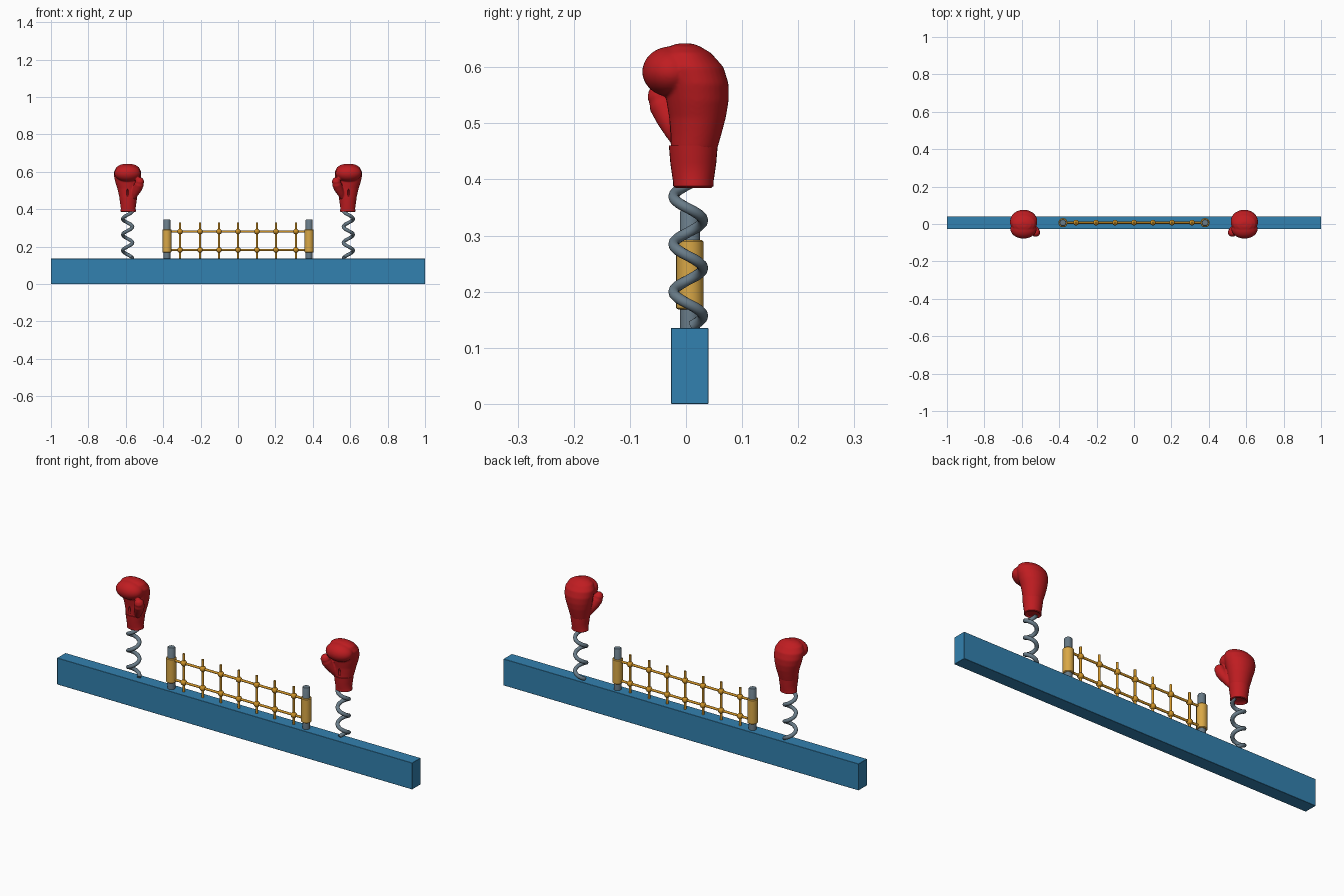
import bpy, bmesh, math
from mathutils import Vector, Matrix

if "Cube" in bpy.data.objects:
    bpy.data.objects.remove(bpy.data.objects["Cube"])


def material(name, rgb):
    m = bpy.data.materials.new(name)
    m.diffuse_color = [(c / 255) ** 2.2 for c in rgb] + [1]
    m.use_nodes = True
    m.node_tree.nodes["Principled BSDF"].inputs["Base Color"].default_value = m.diffuse_color
    return m


BLUE = material("blue paint", (54, 128, 174))
RED = material("red leather", (190, 34, 38))
GREY = material("grey steel", (104, 122, 134))
GOLD = material("gold pad", (216, 166, 72))
ROPE = material("dark gold rope", (206, 146, 44))


def finish(name, bm, mat, mirror=False, smooth=True):
    bmesh.ops.recalc_face_normals(bm, faces=bm.faces)
    me = bpy.data.meshes.new(name)
    bm.to_mesh(me)
    bm.free()
    ob = bpy.data.objects.new(name, me)
    bpy.context.collection.objects.link(ob)
    me.materials.append(mat)
    if smooth:
        bpy.ops.object.select_all(action='DESELECT')
        ob.select_set(True)
        bpy.context.view_layer.objects.active = ob
        bpy.ops.object.shade_smooth_by_angle(angle=math.radians(40))
    if mirror:
        ob.modifiers.new("mirror", 'MIRROR')
    return ob


def loft(bm, rings):
    """Skin a list of equally long point rings and cap both ends."""
    vs = [[bm.verts.new(p) for p in r] for r in rings]
    n = len(vs[0])
    for a, b in zip(vs, vs[1:]):
        for i in range(n):
            bm.faces.new((a[i], a[(i + 1) % n], b[(i + 1) % n], b[i]))
    bm.faces.new(vs[0][::-1])
    bm.faces.new(vs[-1])


def ellipse(x, y, z, rx, ry, n=32):
    return [(x + rx * math.cos(2 * math.pi * i / n),
             y + ry * math.sin(2 * math.pi * i / n), z) for i in range(n)]


def tube(bm, path, radii, n=10):
    path = [Vector(p) for p in path]
    rings = []
    for i, p in enumerate(path):
        t = (path[min(i + 1, len(path) - 1)] - path[max(i - 1, 0)]).normalized()
        ref = Vector((0, 0, 1)) if abs(t.z) < 0.9 else Vector((0, 1, 0))
        u = t.cross(ref).normalized()
        v = t.cross(u)
        rings.append([p + radii[i] * (u * math.cos(2 * math.pi * k / n) +
                                      v * math.sin(2 * math.pi * k / n)) for k in range(n)])
    loft(bm, rings)


def ball(bm, c, r, seg=16):
    bmesh.ops.create_uvsphere(bm, u_segments=seg, v_segments=seg // 2 + 2, radius=1,
                              matrix=Matrix.Translation(c) @ Matrix.Diagonal((*r, 1)))


# Beam
bm = bmesh.new()
bmesh.ops.create_cube(bm, size=1, matrix=Matrix.Translation((0, 0.0065, 0.0675))
                      @ Matrix.Diagonal((2, 0.067, 0.135, 1)))
bmesh.ops.bevel(bm, geom=bm.edges[:], offset=0.001, segments=1, affect='EDGES')
finish("beam", bm, BLUE, smooth=False)

# Posts and their padded sleeves
PY = 0.007
bm = bmesh.new()
loft(bm, [ellipse(0.38, PY, z, r, r, 24) for z, r in
          ((0.13, 0.018), (0.342, 0.018), (0.345, 0.016))])
finish("posts", bm, GREY, mirror=True)
bm = bmesh.new()
loft(bm, [ellipse(0.38, PY, z, r, r, 24) for z, r in
          ((0.168, 0.021), (0.171, 0.0245), (0.289, 0.0245), (0.292, 0.021))])
finish("post_sleeves", bm, GOLD, mirror=True)

# Rope net: two horizontals, seven uprights, knots where they cross
bm = bmesh.new()
for z in (0.182, 0.28):
    tube(bm, [(-0.38, PY, z), (0.38, PY, z)], [0.006] * 2)
for x in (-0.31, -0.203, -0.101, 0, 0.101, 0.203, 0.31):
    tube(bm, [(x, PY, 0.13), (x, PY, 0.328)], [0.006] * 2)
    for z in (0.182, 0.28):
        ball(bm, (x, PY, z), (0.015,) * 3)
finish("rope_net", bm, ROPE)

# Coil springs
bm = bmesh.new()
path = []
for i in range(121):
    z = 0.139 + 0.256 * i / 120
    a = 2 * math.pi * (z - 0.157) / 0.085
    path.append((0.59 + 0.026 * math.sin(a), 0.004 + 0.026 * math.cos(a), z))
tube(bm, path, [0.0095] * len(path))
finish("springs", bm, GREY, mirror=True)

# Glove cuffs
GX = 0.587
bm = bmesh.new()
loft(bm, [ellipse(GX, y, z, rx, ry) for z, y, rx, ry in (
    (0.392, 0.013, 0.026, 0.024), (0.385, 0.013, 0.036, 0.032), (0.388, 0.013, 0.041, 0.036),
    (0.396, 0.013, 0.041, 0.036), (0.402, 0.013, 0.039, 0.037), (0.43, 0.013, 0.043, 0.041),
    (0.46, 0.013, 0.047, 0.0435), (0.461, 0.013, 0.04, 0.036))])
finish("glove_cuffs", bm, RED, mirror=True)

# Gloves: hand, curled fingers and thumb merged into one soft skin
bm = bmesh.new()
loft(bm, [ellipse(GX + dx, (y0 + y1) / 2, z, rx, (y1 - y0) / 2) for z, y0, y1, rx, dx in (
    (0.452, -0.027, 0.055, 0.045, 0), (0.48, -0.028, 0.063, 0.051, 0),
    (0.51, -0.030, 0.071, 0.058, 0), (0.54, -0.035, 0.076, 0.066, 0.002),
    (0.57, -0.040, 0.076, 0.072, 0.003), (0.60, -0.050, 0.067, 0.073, 0.003),
    (0.625, -0.045, 0.045, 0.06, 0.003), (0.637, -0.03, 0.025, 0.04, 0.003),
    (0.642, -0.016, 0.012, 0.018, 0.003))])
ball(bm, (GX + 0.004, -0.027, 0.592), (0.070, 0.051, 0.045), 32)
tube(bm, [(0.56, -0.008, 0.462), (0.55, -0.018, 0.485), (0.537, -0.03, 0.51),
          (0.528, -0.041, 0.533), (0.525, -0.046, 0.55), (0.525, -0.048, 0.562),
          (0.525, -0.048, 0.57)],
     [0.014, 0.02, 0.024, 0.0255, 0.024, 0.018, 0.008], 20)
gloves = finish("gloves", bm, RED)
mod = gloves.modifiers.new("skin", 'REMESH')
mod.mode, mod.voxel_size, mod.use_smooth_shade = 'VOXEL', 0.0035, True
mod = gloves.modifiers.new("soften", 'SMOOTH')
mod.factor, mod.iterations = 0.5, 6

# Lacing slit on the palm
bm = bmesh.new()
ball(bm, (GX + 0.004, -0.032, 0.486), (0.006, 0.012, 0.022))
slit = finish("slit_cutter", bm, RED)
slit.hide_render = True
slit.hide_viewport = True
mod = gloves.modifiers.new("slit", 'BOOLEAN')
mod.object, mod.operation, mod.solver = slit, 'DIFFERENCE', 'EXACT'
gloves.modifiers.new("mirror", 'MIRROR').use_mirror_merge = False
